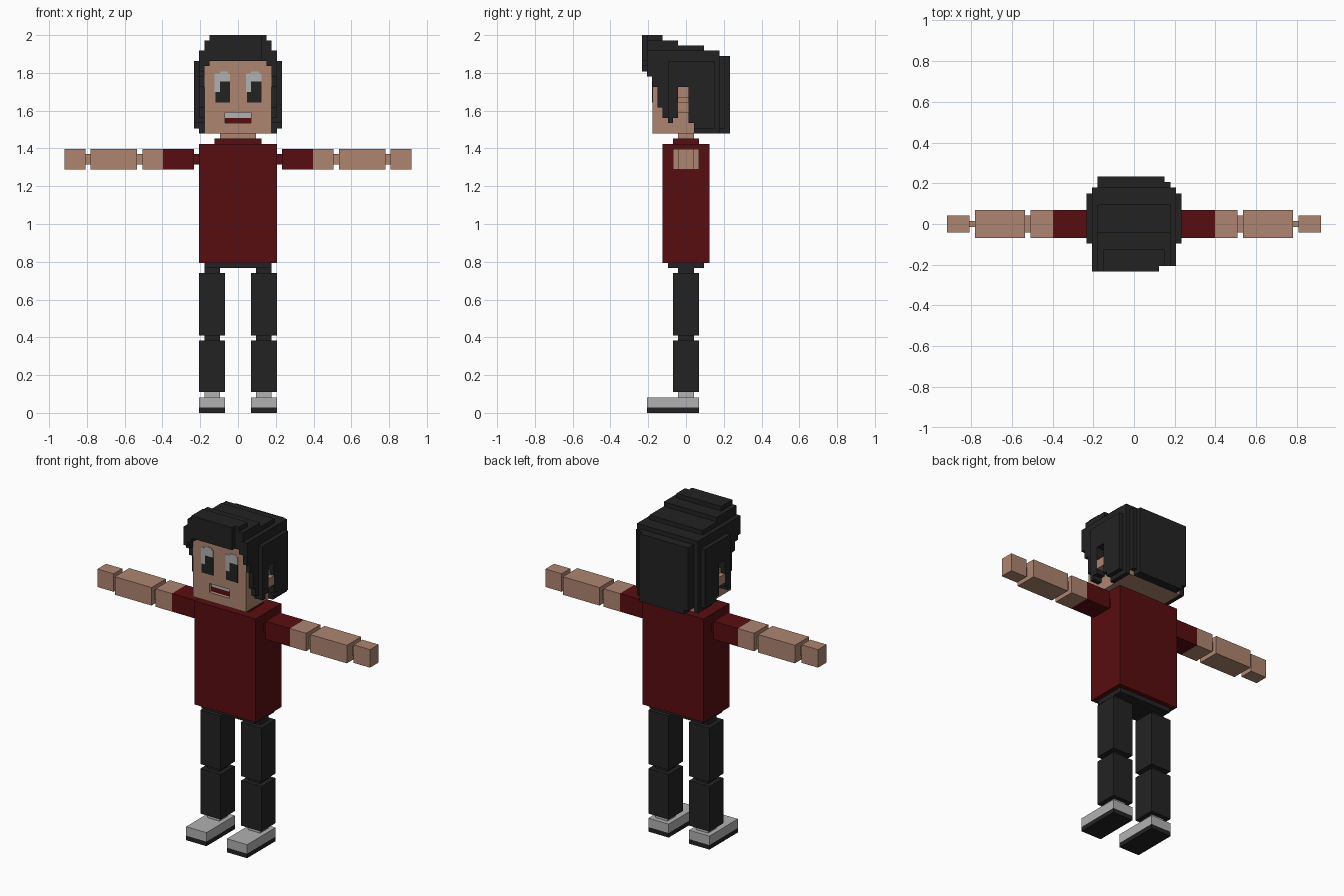
import bpy
import bmesh
from mathutils import Vector

if "Cube" in bpy.data.objects:
    bpy.data.objects.remove(bpy.data.objects["Cube"], do_unlink=True)

U = 2 / 73  # size of one block


def material(name, rgb):
    m = bpy.data.materials.new(name)
    m.use_nodes = True
    m.diffuse_color = (*rgb, 1)
    bsdf = next(n for n in m.node_tree.nodes if n.type == 'BSDF_PRINCIPLED')
    bsdf.inputs["Base Color"].default_value = (*rgb, 1)
    bsdf.inputs["Roughness"].default_value = 0.9
    return m


SKIN = material("skin", (0.42, 0.235, 0.16))
RED = material("dark red", (0.098, 0.004, 0.005))
BLACK = material("soft black", (0.0165, 0.0165, 0.0165))
GREY = material("light grey", (0.44, 0.44, 0.44))


def finish(name, bm, mat):
    mesh = bpy.data.meshes.new(name)
    bm.to_mesh(mesh)
    bm.free()
    mesh.materials.append(mat)
    obj = bpy.data.objects.new(name, mesh)
    bpy.context.scene.collection.objects.link(obj)
    return obj


def boxes(name, mat, *spans):
    """Boxes given in blocks as (x0, x1, y0, y1, z0, z1)."""
    bm = bmesh.new()
    for s in spans:
        lo, hi = Vector(s[0::2]) * U, Vector(s[1::2]) * U
        verts = bmesh.ops.create_cube(bm, size=1)["verts"]
        for v in verts:
            v.co = (lo + hi) / 2 + v.co * (hi - lo)
    return finish(name, bm, mat)


def pair(name, mat, x0, x1, *rest):
    """The same box on the left (+x) and the right (-x)."""
    boxes("left_" + name, mat, (x0, x1, *rest))
    boxes("right_" + name, mat, (-x1, -x0, *rest))


# Body
boxes("pelvis", BLACK, (-6.5, 6.5, -3.5, 3.5, 28, 29))
boxes("torso", RED, (-7.5, 7.5, -4.5, 4.5, 29, 52))
boxes("collar", RED, (-4.5, 4.5, -2.5, 2.5, 52, 53))
boxes("neck", SKIN, (-3.5, 3.5, -1.5, 1.5, 53, 54))

# Legs
pair("sole", BLACK, 2.5, 7.5, -7.5, 2.5, 0, 1)
pair("shoe", GREY, 2.5, 7.5, -7.5, 2.5, 1, 3)
pair("ankle", GREY, 3.5, 6.5, -1.5, 1.5, 3, 4)
pair("lower_leg", BLACK, 2.5, 7.5, -2.5, 2.5, 4, 14)
pair("knee", BLACK, 3.5, 6.5, -1.5, 1.5, 14, 15)
pair("upper_leg", BLACK, 2.5, 7.5, -2.5, 2.5, 15, 27)
pair("hip", BLACK, 3.5, 6.5, -1.5, 1.5, 27, 28)

# Arms
pair("shoulder", RED, 7.5, 8.5, -1.5, 1.5, 48, 50)
pair("sleeve", RED, 8.5, 14.5, -2.5, 2.5, 47, 51)
pair("upper_arm", SKIN, 14.5, 18.5, -2.5, 2.5, 47, 51)
pair("elbow", SKIN, 18.5, 19.5, -1.5, 1.5, 48, 50)
pair("forearm", SKIN, 19.5, 28.5, -2.5, 2.5, 47, 51)
pair("wrist", SKIN, 28.5, 29.5, -0.5, 0.5, 48, 50)
pair("hand", SKIN, 29.5, 33.5, -1.5, 1.5, 47, 51)

# Head with a recessed mouth opening
boxes("head", SKIN,
      (-6.5, 6.5, -5.5, 6.5, 54, 68),
      (-6.5, 6.5, -6.5, -5.5, 58, 68),
      (-6.5, 6.5, -6.5, -5.5, 54, 56),
      (-6.5, -2.5, -6.5, -5.5, 56, 58),
      (2.5, 6.5, -6.5, -5.5, 56, 58))
boxes("teeth", GREY, (-2.5, 2.5, -5.7, -5.5, 57, 58))
boxes("mouth", RED, (-2.5, 2.5, -5.7, -5.5, 56, 57))
pair("ear", SKIN, 6.5, 7.5, -1.5, 0.5, 58, 61)
pair("ear_rim", SKIN, 7.5, 8.5, -1.5, 0.5, 58, 60)

# Eyes: thin plates, both looking the same way
for side, x in (("right", -4.5), ("left", 1.5)):
    boxes(side + "_eye_white", GREY,
          (x, x + 1, -6.6, -6.5, 62, 65.6),
          (x + 1, x + 2.6, -6.6, -6.5, 64, 66),
          (x + 2.6, x + 3, -6.6, -6.5, 64, 65.6))
    boxes(side + "_pupil", BLACK,
          (x + 1, x + 3, -6.6, -6.5, 62, 64),
          (x + 0.2, x + 3, -6.6, -6.5, 60, 62))

# Hair: block columns between a top and a bottom height
SIDE_BOTTOM = {-8: 66, -7: 65, -6: 63, -5: 59, -4: 57, -3: 56, -2: 57,
               -1: 63, 0: 63, 1: 56}


def in_outline(i, j):
    if j == 8:
        return -6 <= i <= 5
    if j == 7:
        return abs(i) <= 6
    if j == -8:
        return -7 <= i <= 4
    return abs(i) <= 7 or -3 <= j <= 5


def hair_top(i, j):
    by_depth = 73 if j <= -5 else 72 if j <= -2 else 71 if j <= 3 else 70 if j <= 6 else 69
    by_width = (73, 72, 70, 68)[max(0, abs(i) - 5)]
    return min(by_depth, by_width)


def hair_bottom(i, j):
    if abs(i) >= 7:
        low = SIDE_BOTTOM.get(j, 54)
        return max(low, 55) if abs(i) == 8 else low
    if j >= 7:
        return 55 if abs(i) == 6 else 54
    return 67 if j <= -7 and abs(i) == 6 else 68


cells = {(i, j, k)
         for i in range(-8, 9) for j in range(-8, 9) if in_outline(i, j)
         for k in range(hair_bottom(i, j), hair_top(i, j))}

# Keep only the outer faces of the blocks
bm = bmesh.new()
for c in cells:
    centre = Vector((c[0], c[1], c[2] + 0.5))
    for axis in range(3):
        for sign in (-1, 1):
            n = [0, 0, 0]
            n[axis] = sign
            if (c[0] + n[0], c[1] + n[1], c[2] + n[2]) in cells:
                continue
            a, b = Vector((0, 0, 0)), Vector((0, 0, 0))
            a[(axis + 1) % 3] = 0.5
            b[(axis + 2) % 3] = 0.5 * sign
            mid = centre + Vector(n) * 0.5
            bm.faces.new([bm.verts.new((mid + p) * U)
                          for p in (-a - b, a - b, a + b, b - a)])
bmesh.ops.remove_doubles(bm, verts=bm.verts, dist=0.001)
finish("hair", bm, BLACK)
